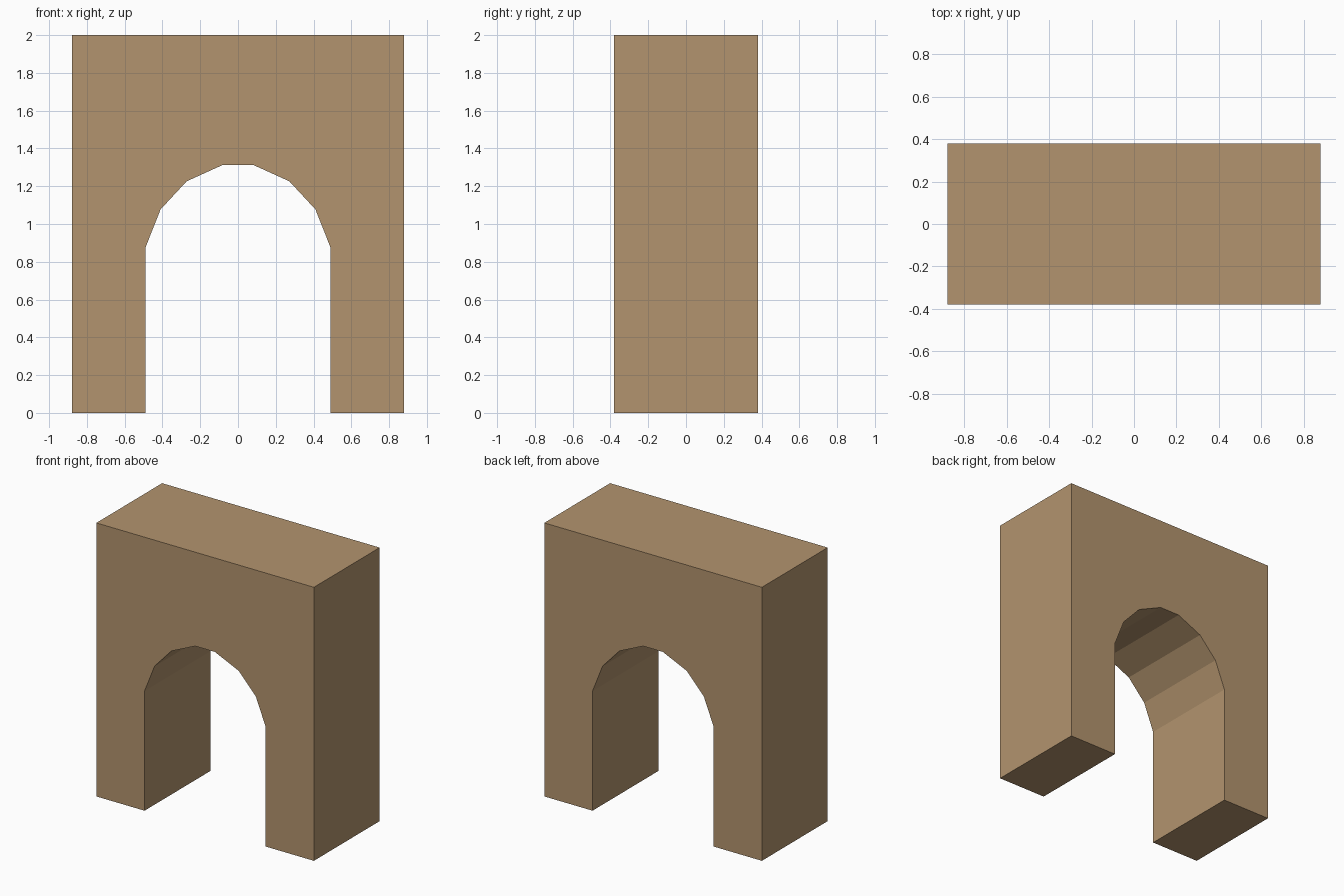
import bpy
import bmesh

if "Cube" in bpy.data.objects:
    bpy.data.objects.remove(bpy.data.objects["Cube"])

HALF_W, HALF_D, HEIGHT = 0.88, 0.38, 2.0

# One flat colour
mat = bpy.data.materials.new("tan wood")
mat.diffuse_color = (0.45, 0.296, 0.156, 1.0)
mat.use_nodes = True
mat.node_tree.nodes["Principled BSDF"].inputs["Base Color"].default_value = mat.diffuse_color

# Right half of the outline, from crown of the arch down and round to the top
right = [(0.08, 1.313), (0.272, 1.226), (0.41, 1.077), (0.49, 0.875),
         (0.49, 0.0), (HALF_W, 0.0), (HALF_W, HEIGHT)]
outline = right + [(-x, z) for x, z in reversed(right)]

# Arch block: outline extruded front to back
bm = bmesh.new()
face = bm.faces.new([bm.verts.new((x, -HALF_D, z)) for x, z in outline])
result = bmesh.ops.extrude_face_region(bm, geom=[face], use_keep_orig=True)
moved = [v for v in result["geom"] if isinstance(v, bmesh.types.BMVert)]
bmesh.ops.translate(bm, verts=moved, vec=(0, 2 * HALF_D, 0))
bmesh.ops.recalc_face_normals(bm, faces=bm.faces)

mesh = bpy.data.meshes.new("arch_block")
bm.to_mesh(mesh)
bm.free()
mesh.materials.append(mat)
obj = bpy.data.objects.new("arch_block", mesh)
bpy.context.collection.objects.link(obj)
